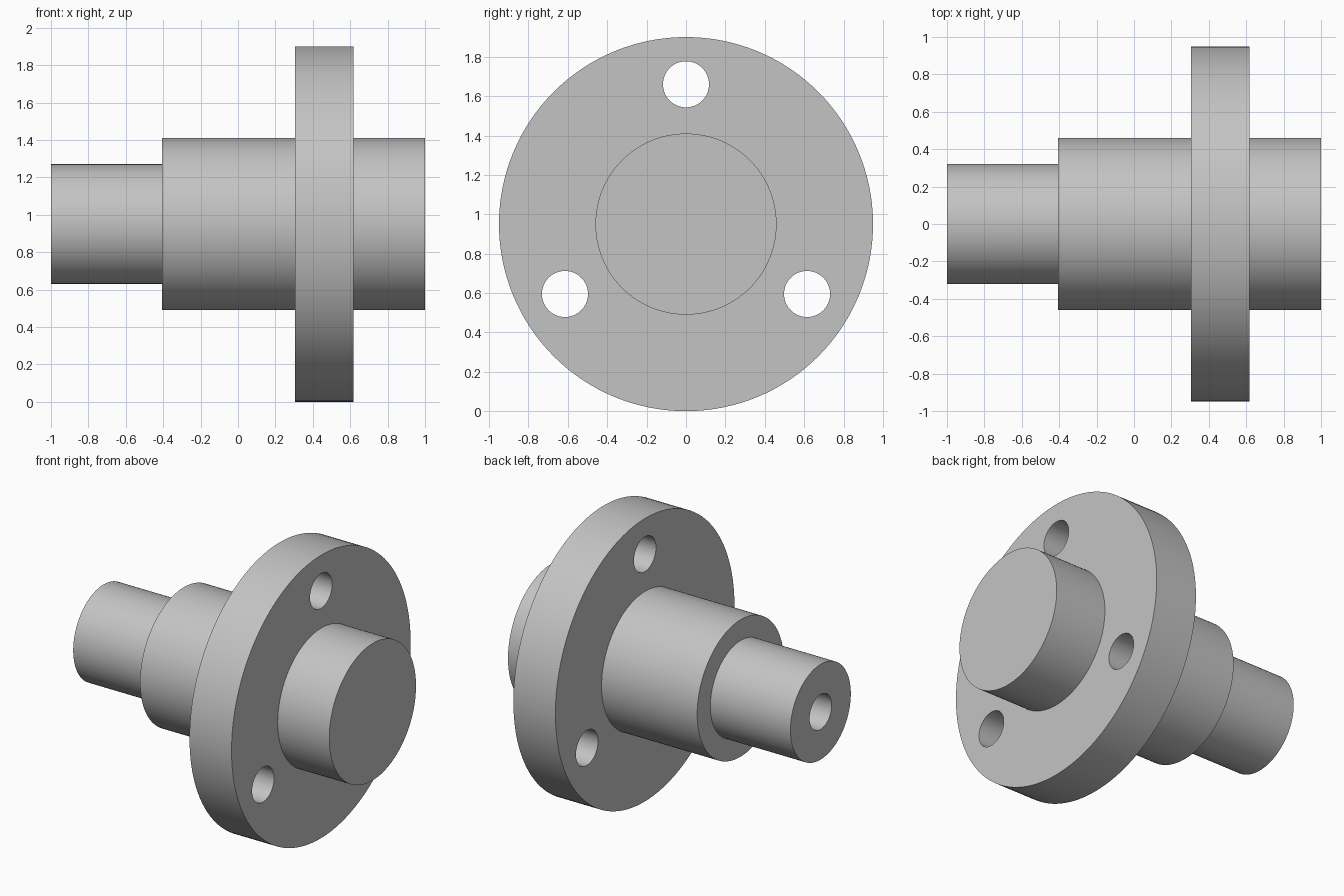
import bpy, bmesh, math
from mathutils import Matrix, Vector

SEGMENTS = 128
AXIS_Z = 0.95       # height of the shaft axis
HOLE_RADIUS = 0.117
BOLT_CIRCLE = 0.71

cube = bpy.data.objects.get("Cube")
if cube:
    bpy.data.objects.remove(cube, do_unlink=True)

metal = bpy.data.materials.new("light grey metal")
metal.use_nodes = True
grey = (0.55, 0.55, 0.55, 1)
metal.diffuse_color = grey
metal.node_tree.nodes["Principled BSDF"].inputs["Base Color"].default_value = grey


def add_object(name, bm):
    mesh = bpy.data.meshes.new(name)
    bm.to_mesh(mesh)
    bm.free()
    obj = bpy.data.objects.new(name, mesh)
    bpy.context.collection.objects.link(obj)
    mesh.materials.append(metal)
    return obj


def revolve(name, profile):
    """Spin (x, radius) points about the x axis."""
    bm = bmesh.new()
    verts = [bm.verts.new((x, 0, r)) for x, r in profile]
    edges = [bm.edges.new(pair) for pair in zip(verts, verts[1:])]
    bmesh.ops.spin(bm, geom=verts + edges, cent=(0, 0, 0), axis=(1, 0, 0),
                   angle=math.tau, steps=SEGMENTS, use_duplicate=False)
    bmesh.ops.remove_doubles(bm, verts=bm.verts, dist=0.0001)
    bmesh.ops.recalc_face_normals(bm, faces=bm.faces)
    return add_object(name, bm)


# Stepped shaft with flange and a blind bore in its narrow end
shaft = revolve("flanged_shaft", [
    (-0.4, 0), (-0.4, HOLE_RADIUS), (-1, HOLE_RADIUS),
    (-1, 0.32), (-0.405, 0.32), (-0.405, 0.46), (0.305, 0.46),
    (0.305, 0.95), (0.617, 0.95), (0.617, 0.46), (1, 0.46), (1, 0)])

# Three bolt holes through the flange
bm = bmesh.new()
for i in range(3):
    angle = math.tau * i / 3
    centre = Vector((0.46, BOLT_CIRCLE * math.sin(angle), BOLT_CIRCLE * math.cos(angle)))
    bmesh.ops.create_cone(
        bm, cap_ends=True, segments=64, radius1=HOLE_RADIUS, radius2=HOLE_RADIUS, depth=0.6,
        matrix=Matrix.Translation(centre) @ Matrix.Rotation(math.pi / 2, 4, "Y"))
cutter = add_object("bolt_hole_cutter", bm)
cutter.hide_render = True

cut = shaft.modifiers.new("bolt_holes", "BOOLEAN")
cut.object = cutter
cut.operation = "DIFFERENCE"
cut.solver = "EXACT"
bpy.ops.object.select_all(action="DESELECT")
shaft.select_set(True)
bpy.context.view_layer.objects.active = shaft
bpy.ops.object.modifier_apply(modifier=cut.name)
bpy.data.objects.remove(cutter, do_unlink=True)

# Smooth round walls, sharp rims
bpy.ops.object.shade_smooth_by_angle(angle=math.radians(30))
shaft.location.z = AXIS_Z
